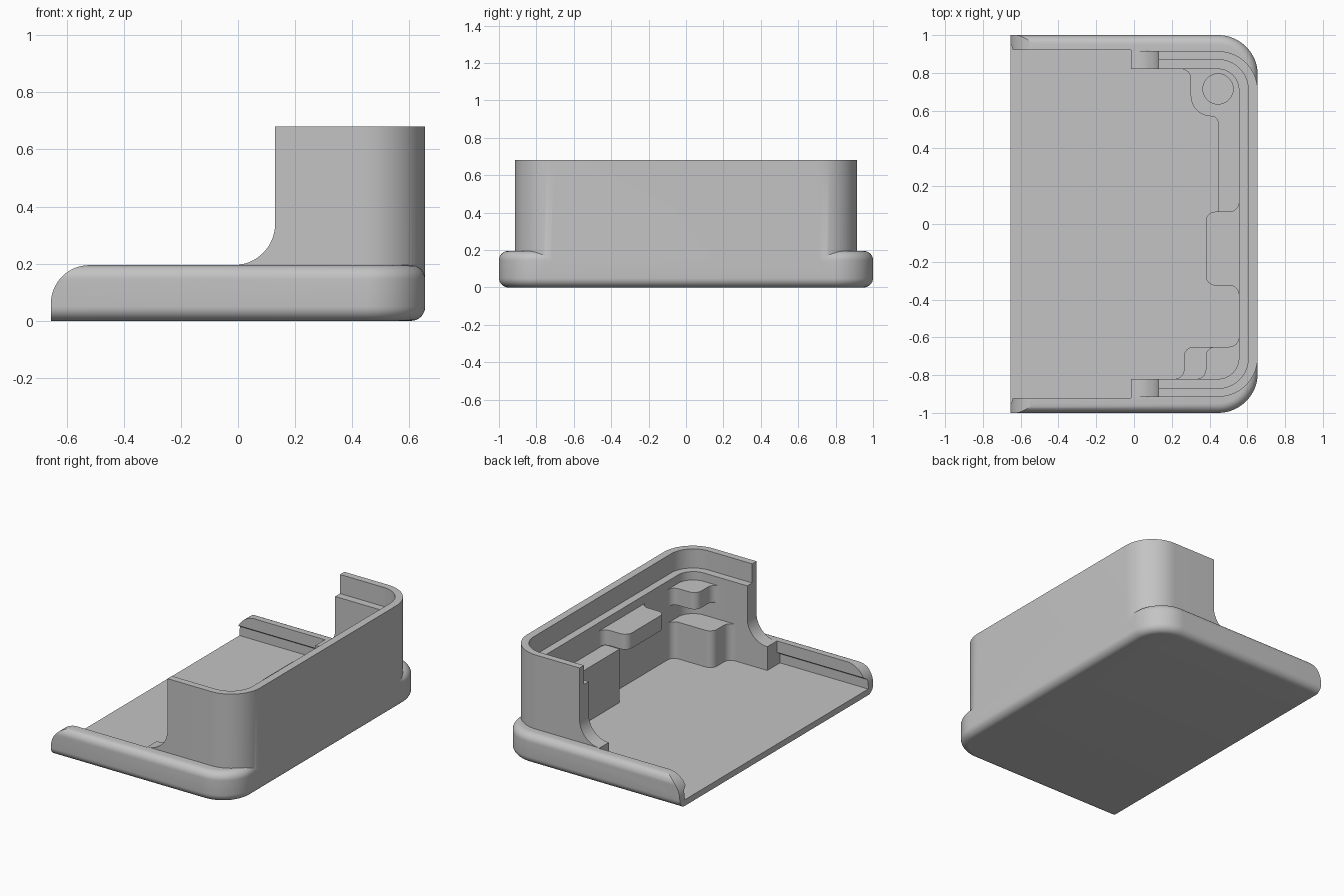
import bpy, bmesh, math
from mathutils import Vector

cube = bpy.data.objects.get("Cube")
if cube:
    bpy.data.objects.remove(cube, do_unlink=True)

grey = bpy.data.materials.new("light_grey_plastic")
grey.use_nodes = True
COLOR = (0.55, 0.55, 0.55, 1)
grey.diffuse_color = COLOR
grey.node_tree.nodes["Principled BSDF"].inputs["Base Color"].default_value = COLOR


def rounded(points, seg=10):
    """Polygon of (a, b, radius) corners turned into a filleted outline."""
    out = []
    n = len(points)
    for i, (x, y, r) in enumerate(points):
        p = Vector((x, y))
        if r == 0:
            out.append(p)
            continue
        u = (Vector(points[i - 1][:2]) - p).normalized()
        v = (Vector(points[(i + 1) % n][:2]) - p).normalized()
        half = u.angle(v) / 2
        centre = p + (u + v).normalized() * r / math.sin(half)
        a, b = p + u * r / math.tan(half) - centre, p + v * r / math.tan(half) - centre
        sweep = a.angle(b)
        for k in range(seg + 1):
            t = k / seg
            out.append(centre + (a * math.sin((1 - t) * sweep) + b * math.sin(t * sweep)) / math.sin(sweep))
    clean = []
    for p in out:
        if not clean or (p - clean[-1]).length > 1e-4:
            clean.append(p)
    return clean


def loft(name, rings):
    """Solid through a stack of equal-length 3D rings."""
    bm = bmesh.new()
    rows = [[bm.verts.new(p) for p in ring] for ring in rings]
    n = len(rows[0])
    for lo, hi in zip(rows, rows[1:]):
        for i in range(n):
            j = (i + 1) % n
            bm.faces.new((lo[i], lo[j], hi[j], hi[i]))
    bm.faces.new(rows[0])
    bm.faces.new(rows[-1])
    bmesh.ops.recalc_face_normals(bm, faces=bm.faces)
    mesh = bpy.data.meshes.new(name)
    bm.to_mesh(mesh)
    bm.free()
    mesh.materials.append(grey)
    obj = bpy.data.objects.new(name, mesh)
    bpy.context.collection.objects.link(obj)
    return obj


def prism(name, outline, low, high, axis="z"):
    place = {"x": lambda p, h: (h, p.x, p.y),
             "y": lambda p, h: (p.x, h, p.y),
             "z": lambda p, h: (p.x, p.y, h)}[axis]
    return loft(name, [[place(p, h) for p in outline] for h in (low, high)])


def u_shape(x_min, x_max, half, r):
    """Plan outline, square at the open end and rounded at the walled end."""
    return rounded([(x_min, -half, 0), (x_max, -half, r), (x_max, half, r), (x_min, half, 0)], 16)


def combine(target, other, operation):
    other.hide_render = True
    mod = target.modifiers.new(operation, "BOOLEAN")
    mod.operation, mod.object, mod.solver = operation, other, "EXACT"
    bpy.context.view_layer.objects.active = target
    bpy.ops.object.modifier_apply(modifier=mod.name)
    bpy.data.objects.remove(other, do_unlink=True)


def smooth(obj):
    bpy.ops.object.select_all(action="DESELECT")
    obj.select_set(True)
    bpy.context.view_layer.objects.active = obj
    bpy.ops.object.shade_smooth_by_angle(angle=math.radians(30))


# Tray with filleted bottom and top edges
TOP, FILLET, STEPS = 0.195, 0.05, 8
levels = []
for k in range(STEPS + 1):
    a = math.pi / 2 * k / STEPS
    levels.append((FILLET * (1 - math.sin(a)), FILLET * (1 - math.cos(a))))
levels += [(d, TOP - z) for d, z in reversed(levels)]
shell = loft("shell", [[(p.x, p.y, z) for p in u_shape(-0.655, 0.655 - d, 1 - d, 0.21 - d)]
                       for d, z in levels])

# Tall wall with a concave flare at its open ends
wall = prism("tall_wall", u_shape(-0.015, 0.655, 0.915, 0.21), 0.1, 0.68)
flare = rounded([(-0.2, TOP, 0), (0.13, TOP, 0.145), (0.13, 0.9, 0), (-0.2, 0.9, 0)], 16)
combine(wall, prism("flare_cutter", flare, -1.2, 1.2, "y"), "DIFFERENCE")
combine(shell, wall, "UNION")

# Hollow interior and the stepped ledge near the rim
FLOOR = 0.04
combine(shell, prism("room_cutter", u_shape(-1, 0.555, 0.82, 0.11), FLOOR, 1), "DIFFERENCE")
combine(shell, prism("ledge_cutter", u_shape(-1, 0.605, 0.87, 0.16), 0.555, 1), "DIFFERENCE")

# Wide tray opening with undercut side grooves
side = [(0.95, FLOOR, 0), (0.95, 0.1, 0), (0.92, 0.12, 0), (0.92, 0.4, 0)]
groove = rounded(side + [(-y, z, r) for y, z, r in reversed(side)])
combine(shell, prism("groove_cutter", groove, -1, -0.015, "x"), "DIFFERENCE")

# Rounded noses of the tray sides
nose = [Vector((-0.52 - 0.135 * math.cos(a), 0.06 + 0.135 * math.sin(a)))
        for a in (math.pi / 2 * k / 16 for k in range(17))]
nose += [Vector(p) for p in ((-0.52, 0.4), (-0.8, 0.4), (-0.8, 0.06))]
combine(shell, prism("nose_cutter", nose, -1.2, 1.2, "y"), "DIFFERENCE")
smooth(shell)


# Corner post and the small tab above it, flared into the walls
def corner_outline(x):
    return rounded([(0.585, -0.845, 0), (x - 0.05, -0.845, 0), (x - 0.05, -0.82, 0),
                    (x, -0.82, 0.05), (x, -0.65, 0.05), (0.555, -0.65, 0.05),
                    (0.555, -0.6, 0), (0.585, -0.6, 0)])


smooth(prism("corner_post", corner_outline(0.265), 0.03, 0.28))
smooth(prism("corner_tab", corner_outline(0.38), 0.39, 0.5))

# Middle tab
smooth(prism("middle_tab", rounded([
    (0.585, -0.375, 0), (0.555, -0.375, 0), (0.555, -0.325, 0.05), (0.38, -0.325, 0.05),
    (0.38, 0.065, 0.05), (0.555, 0.065, 0.05), (0.555, 0.115, 0), (0.585, 0.115, 0)]), 0.4, 0.5))

# Long shelf with the screw boss
boss = prism("boss_shelf", rounded([
    (0.585, 0.845, 0), (0.25, 0.845, 0), (0.25, 0.82, 0), (0.3, 0.82, 0.05),
    (0.3, 0.57, 0.11), (0.445, 0.57, 0.035), (0.445, 0.05, 0), (0.585, 0.05, 0)]), 0.03, 0.39)
hole = [Vector((0.445 + 0.08 * math.cos(a), 0.715 + 0.08 * math.sin(a)))
        for a in (math.tau * k / 32 for k in range(32))]
combine(boss, prism("hole_cutter", hole, 0.12, 0.6), "DIFFERENCE")
smooth(boss)
